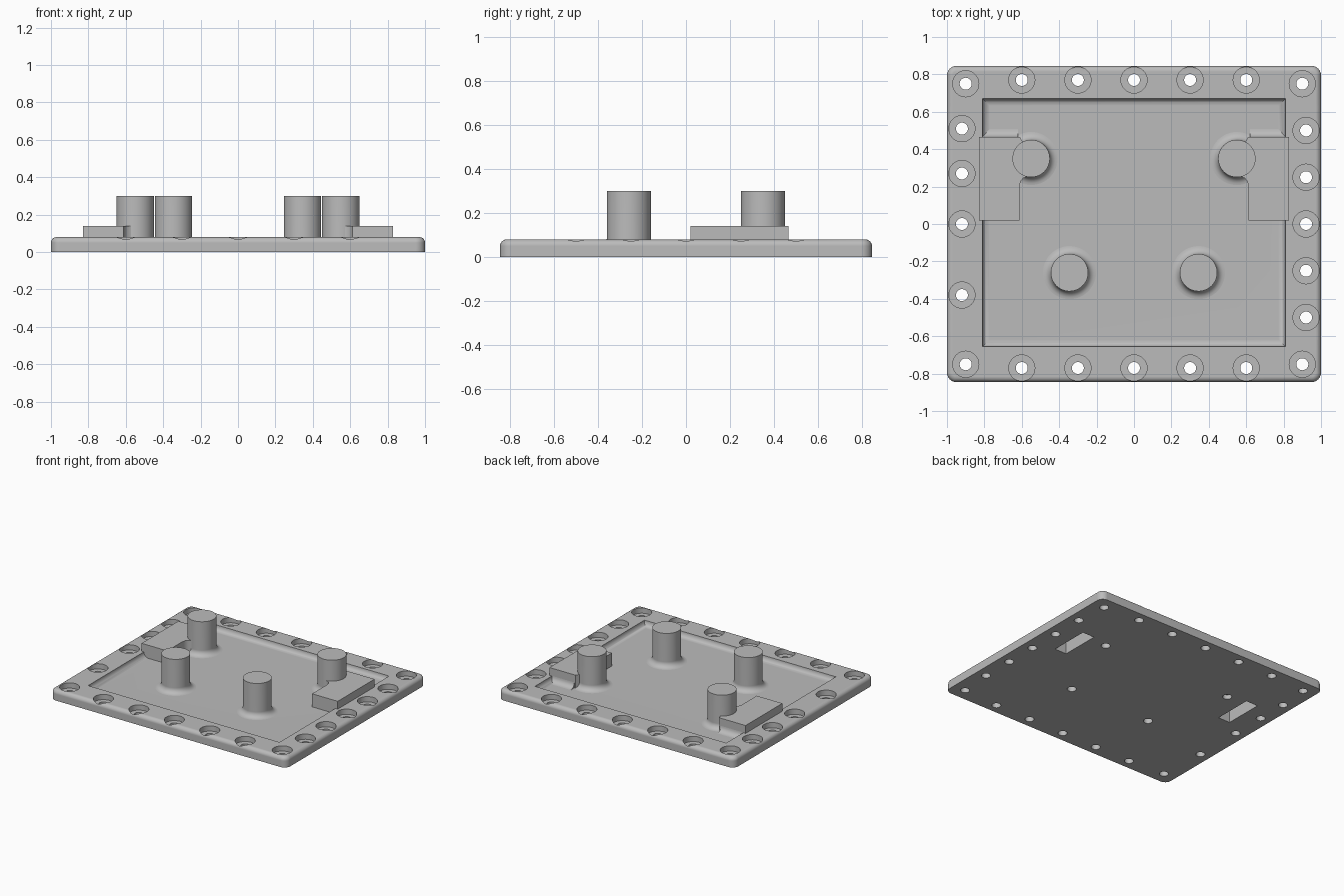
import bpy, bmesh
from math import sin, cos, pi, radians

cube = bpy.data.objects.get("Cube")
if cube:
    bpy.data.objects.remove(cube, do_unlink=True)

grey = bpy.data.materials.new("plain_grey")
grey.use_nodes = True
grey.diffuse_color = (0.5, 0.5, 0.5, 1)
grey.node_tree.nodes["Principled BSDF"].inputs["Base Color"].default_value = (0.5, 0.5, 0.5, 1)

HALF_X, HALF_Y, TOP, FLOOR = 1.0, 0.845, 0.08, 0.04
BURIED = FLOOR - 0.005
FILLET = 0.042
HOLE = 0.032


def loft(name, shells):
    """Each shell is a list of rings, bridged in order and capped at both ends."""
    bm = bmesh.new()
    for rings in shells:
        loops = [[bm.verts.new(p) for p in ring] for ring in rings]
        for a, b in zip(loops, loops[1:]):
            for i in range(len(a)):
                j = (i + 1) % len(a)
                bm.faces.new((a[i], a[j], b[j], b[i]))
        bm.faces.new(loops[0])
        bm.faces.new(loops[-1])
    bmesh.ops.recalc_face_normals(bm, faces=bm.faces)
    mesh = bpy.data.meshes.new(name)
    bm.to_mesh(mesh)
    bm.free()
    mesh.materials.append(grey)
    obj = bpy.data.objects.new(name, mesh)
    bpy.context.collection.objects.link(obj)
    return obj


def circle(x, y, r, z, n=32):
    return [(x + r * cos(2 * pi * i / n), y + r * sin(2 * pi * i / n), z) for i in range(n)]


def rect(x0, x1, y0, y1, z):
    return [(x0, y0, z), (x1, y0, z), (x1, y1, z), (x0, y1, z)]


def rounded_rect(hx, hy, r, z, n=6):
    ring = []
    for k, (sx, sy) in enumerate([(1, 1), (-1, 1), (-1, -1), (1, -1)]):
        for i in range(n + 1):
            a = (k + i / n) * pi / 2
            ring.append((sx * (hx - r) + r * cos(a), sy * (hy - r) + r * sin(a), z))
    return ring


def concave(r, n=6):
    """Offsets (out, up) of a floor fillet, from the wall down to the floor."""
    return [(r - r * cos(pi / 2 * i / n), r - r * sin(pi / 2 * i / n)) for i in range(n + 1)]


def activate(obj):
    bpy.ops.object.select_all(action='DESELECT')
    obj.select_set(True)
    bpy.context.view_layer.objects.active = obj


def cut(obj, cutter):
    mod = obj.modifiers.new("cut", 'BOOLEAN')
    mod.operation = 'DIFFERENCE'
    mod.solver = 'EXACT'
    mod.object = cutter
    activate(obj)
    bpy.ops.object.modifier_apply(modifier=mod.name)


def smooth(obj):
    activate(obj)
    bpy.ops.object.shade_smooth_by_angle(angle=radians(32))
    mod = obj.modifiers.new("even_shading", 'WEIGHTED_NORMAL')
    mod.keep_sharp = True


# Base plate with a rounded top edge
edge = 0.03
rings = [rounded_rect(HALF_X, HALF_Y, 0.05, 0)]
for i in range(7):
    a = pi / 2 * i / 6
    inset = edge * (1 - cos(a))
    rings.append(rounded_rect(HALF_X - inset, HALF_Y - inset, 0.05 - inset, TOP - edge + edge * sin(a)))
plate = loft("base_plate", [rings])

# Shallow tray with filleted walls
cutters = []
wall = [(0.0, TOP + 0.05)] + [(out, FLOOR + up) for out, up in concave(0.038)]
tray = loft("tray_cutter", [[rect(-0.81 + d, 0.81 - d, -0.655 + d, 0.67 - d, z) for d, z in wall]])
cutters.append(tray)

# Counterbored screw holes around the rim
screws = [(sx * 0.9, sy * 0.75) for sx in (1, -1) for sy in (1, -1)]
screws += [(0.3 * i, sy * 0.77) for i in range(-2, 3) for sy in (1, -1)]
screws += [(0.92, 0.25 * i) for i in range(-2, 3)]
screws += [(-0.92, y) for y in (0.51, 0.27, 0, -0.38)]
steps = [(HOLE, -0.05), (HOLE, 0.04), (0.07, 0.04), (0.07, 0.15)]
cutters.append(loft("screw_cutter", [[circle(x, y, r, z) for r, z in steps] for x, y in screws]))

# Underside openings beneath the pillars and blocks
pillars = {"front": (0.345, -0.26), "back": (0.55, 0.35)}
sides = {"left": 1, "right": -1}
bores = [[circle(s * x, y, HOLE, z) for z in (-0.05, 0.06)]
         for x, y in pillars.values() for s in sides.values()]
pockets = [[rect(s * 0.69, s * 0.79, 0.09, 0.39, z) for z in (-0.05, 0.11)] for s in sides.values()]
cutters.append(loft("bore_cutter", bores))
pocket_cutter = loft("pocket_cutter", pockets)
cutters.append(pocket_cutter)
for c in cutters:
    cut(plate, c)
smooth(plate)

# Hollow pillars with flared feet
profile = [(HOLE, 0.2), (HOLE, BURIED), (0.1 + FILLET, BURIED)]
profile += [(0.1 + out, FLOOR + up) for out, up in reversed(concave(FILLET))] + [(0.1, 0.3)]
for part, (x, y) in pillars.items():
    for side, s in sides.items():
        smooth(loft(f"{part}_{side}_pillar", [[circle(s * x, y, r, z, 48) for r, z in profile]]))

# Side blocks blending into the back pillars
outline = [(0.83, 0.02), (0.83, 0.465), (0.61, 0.465), (0.595, 0.44), (0.55, 0.42),
           (0.55, 0.26), (0.572, 0.253), (0.592, 0.245), (0.606, 0.228), (0.613, 0.2), (0.613, 0.02)]
for side, s in sides.items():
    block = loft(f"{side}_block", [[[(s * x, y, z) for x, y in outline] for z in (BURIED, 0.14)]])
    cut(block, pocket_cutter)
    smooth(block)
    strip = [(0.46, BURIED)] + [(0.465 + out, FLOOR + up) for out, up in concave(FILLET)] + [(0.5, BURIED)]
    smooth(loft(f"{side}_block_fillet", [[[(s * x, y, z) for y, z in strip] for x in (0.62, 0.815)]]))

for c in cutters:
    bpy.data.objects.remove(c, do_unlink=True)
